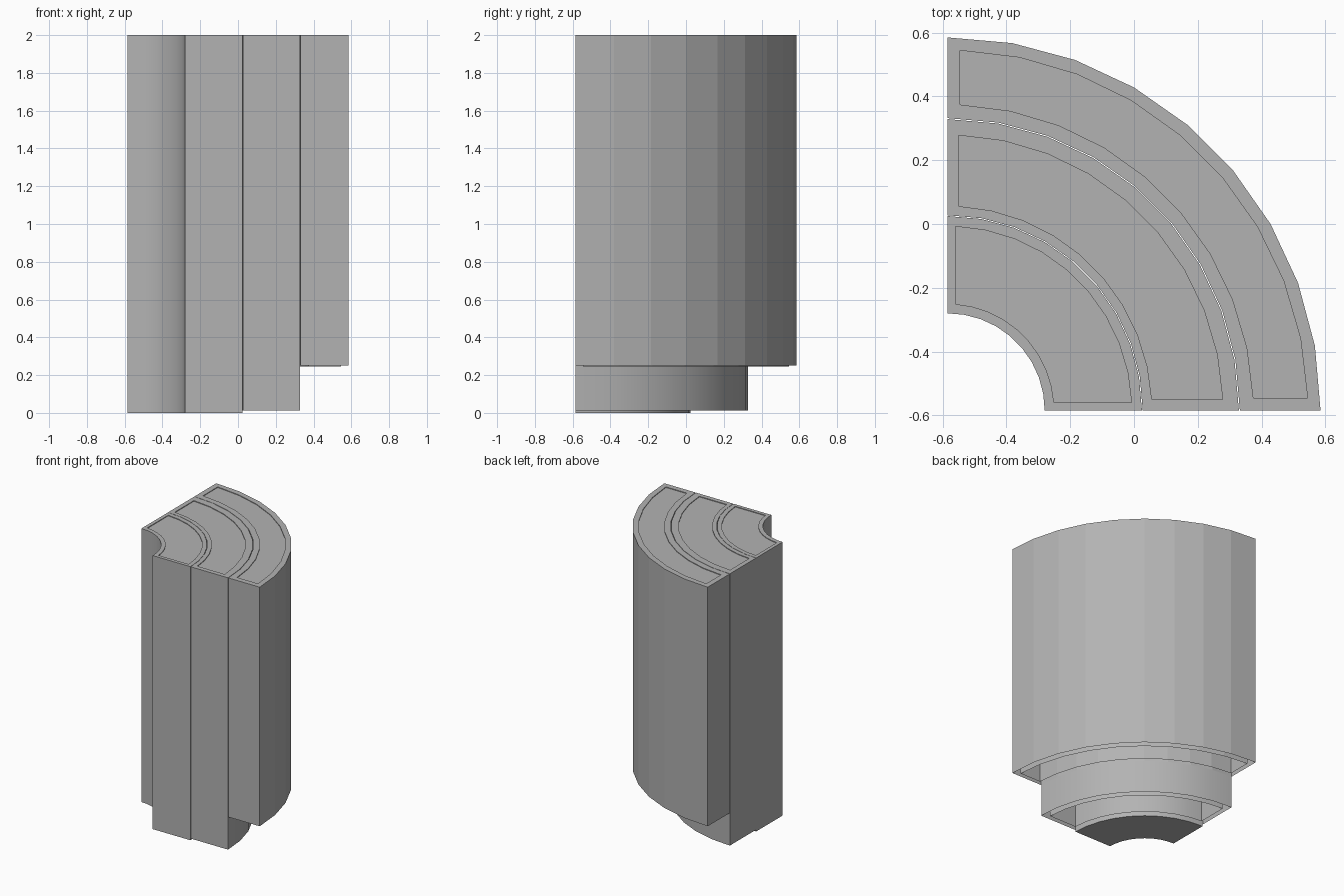
import bpy, bmesh, math

if "Cube" in bpy.data.objects:
    bpy.data.objects.remove(bpy.data.objects["Cube"])

CENTRE = -0.585   # arc centre in x and y
STEPS = 9         # facets per quarter turn

# Slightly dark grey shared by all sections
grey = bpy.data.materials.new("grey")
grey.diffuse_color = (0.45, 0.45, 0.45, 1)
grey.use_nodes = True
grey.node_tree.nodes["Principled BSDF"].inputs["Base Color"].default_value = grey.diffuse_color


def ring_loop(bm, r_in, r_out, side, z):
    """Closed quarter-ring outline, its straight ends set in by 'side'."""
    def arc(r):
        a0 = math.asin(side / r)
        for i in range(STEPS + 1):
            a = a0 + (math.pi / 2 - 2 * a0) * i / STEPS
            yield bm.verts.new((CENTRE + r * math.cos(a), CENTRE + r * math.sin(a), z))
    return list(arc(r_out)) + list(arc(r_in))[::-1]


def cap(bm, loop):
    n = len(loop)
    for i in range(STEPS):
        bm.faces.new((loop[i], loop[i + 1], loop[n - 2 - i], loop[n - 1 - i]))


def quarter_ring(name, loops, smooth, open_rim):
    bm = bmesh.new()
    rings = [ring_loop(bm, *spec) for spec in loops]
    rim = []
    for k, (a, b) in enumerate(zip(rings, rings[1:])):
        for i in range(len(a)):
            j = (i + 1) % len(a)
            face = bm.faces.new((a[i], a[j], b[j], b[i]))
            if open_rim and k == 1:
                rim.append(face)
    cap(bm, rings[0])
    cap(bm, rings[-1])
    bmesh.ops.recalc_face_normals(bm, faces=bm.faces)
    # The slot between outer skin and inner liner stays open underneath
    bmesh.ops.delete(bm, geom=rim, context='FACES_ONLY')
    mesh = bpy.data.meshes.new(name)
    bm.to_mesh(mesh)
    bm.free()
    mesh.materials.append(grey)
    ob = bpy.data.objects.new(name, mesh)
    bpy.context.collection.objects.link(ob)
    if smooth:
        bpy.ops.object.select_all(action='DESELECT')
        ob.select_set(True)
        bpy.context.view_layer.objects.active = ob
        bpy.ops.object.shade_smooth_by_angle(angle=math.radians(30))


def profile(outer, inset, bottom, liner=None):
    """Loops from the underside, up the outside, into the shallow top recess."""
    loops = [(*outer, 0, bottom), (*outer, 0, 2), (*inset, 2), (*inset, 1.995)]
    if liner is not None:
        loops = [(*inset, 1.985), (*inset, liner)] + loops
    return loops


# Inner section: closed underside
quarter_ring("inner_section",
             profile((0.305, 0.610), (0.335, 0.578, 0.026), 0), True, False)
# Middle section: open hollow underside
quarter_ring("middle_section",
             profile((0.6125, 0.914), (0.642, 0.864, 0.034), 0.013, 0.013), True, True)
# Outer section: shorter, faceted, open hollow underside, liner hangs lower
quarter_ring("outer_section",
             profile((0.917, 1.17), (0.96, 1.13, 0.04), 0.252, 0.245), False, True)
